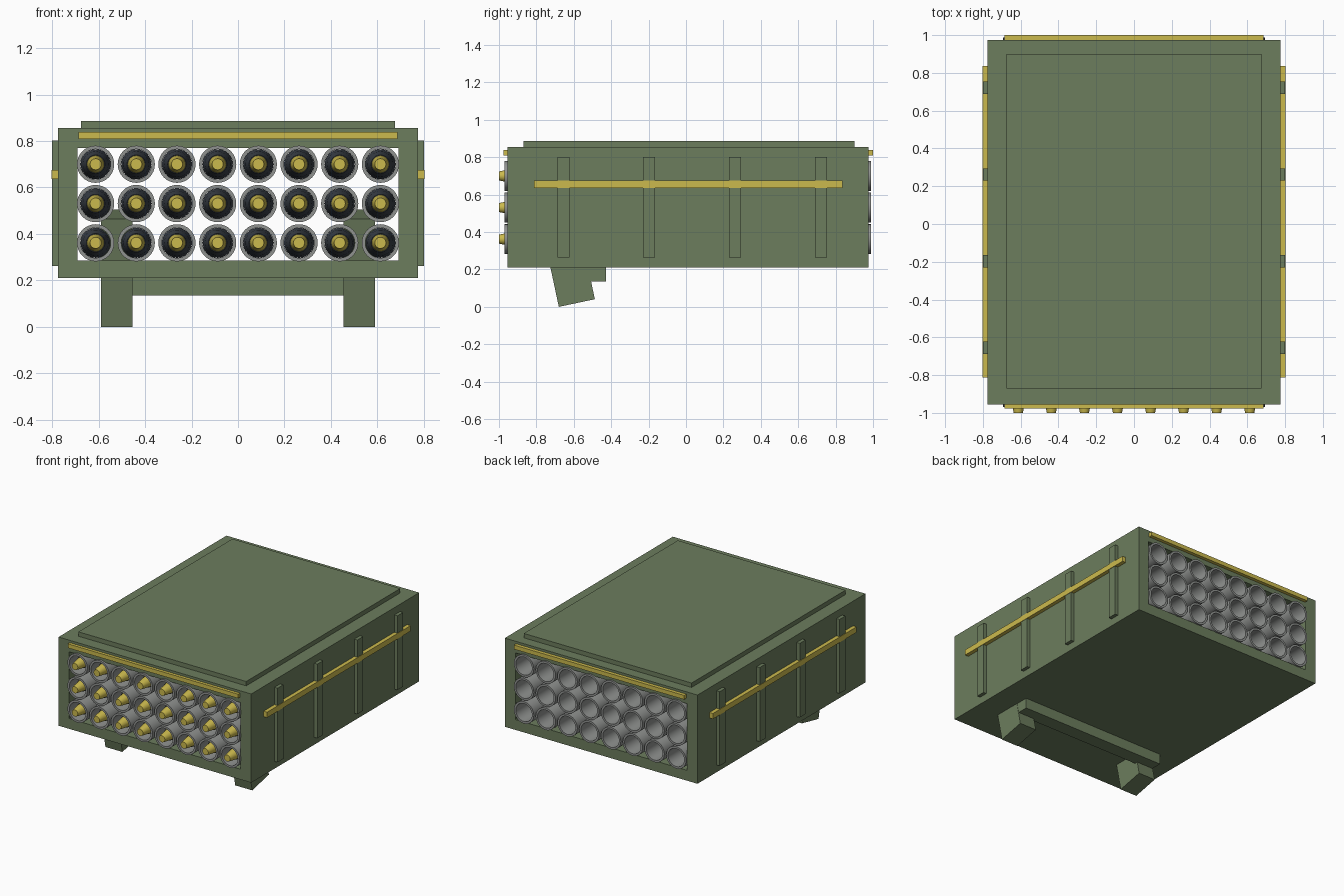
import bpy, bmesh, math
from mathutils import Matrix, Vector

cube = bpy.data.objects.get("Cube")
if cube:
    bpy.data.objects.remove(cube)


def material(name, rgb):
    m = bpy.data.materials.new(name)
    m.use_nodes = True
    m.diffuse_color = (*rgb, 1)
    m.node_tree.nodes["Principled BSDF"].inputs["Base Color"].default_value = (*rgb, 1)
    return m


GREEN = material("olive green", (0.15, 0.205, 0.11))
YELLOW = material("mustard yellow", (0.60, 0.49, 0.075))
GREY = material("tube grey", (0.28, 0.29, 0.28))
DARK = material("dark slate", (0.045, 0.055, 0.07))


def finish(bm, name, *mats):
    bmesh.ops.recalc_face_normals(bm, faces=bm.faces[:])
    mesh = bpy.data.meshes.new(name)
    bm.to_mesh(mesh)
    bm.free()
    for m in mats:
        mesh.materials.append(m)
    return place(name, mesh)


def place(name, mesh, location=(0, 0, 0)):
    ob = bpy.data.objects.new(name, mesh)
    ob.location = location
    bpy.context.collection.objects.link(ob)
    return ob


def box(name, x, y, z, mat):
    """Box given by its (low, high) range on each axis."""
    bm = bmesh.new()
    bmesh.ops.create_cube(bm, size=1)
    size = [b - a for a, b in (x, y, z)]
    mid = [(a + b) / 2 for a, b in (x, y, z)]
    bm.transform(Matrix.Translation(mid) @ Matrix.Diagonal((*size, 1)))
    return finish(bm, name, mat)


def lathe(name, profile, closed, *mats):
    """Revolve (radius, y) points about the y axis."""
    bm = bmesh.new()
    verts = [bm.verts.new((r, y, 0)) for r, y in profile]
    edges = [bm.edges.new(p) for p in zip(verts, verts[1:])]
    if closed:
        edges.append(bm.edges.new((verts[-1], verts[0])))
    bmesh.ops.spin(bm, geom=verts + edges, axis=(0, 1, 0), cent=(0, 0, 0),
                   angle=math.tau, steps=32)
    bmesh.ops.remove_doubles(bm, verts=bm.verts[:], dist=1e-5)
    return finish(bm, name, *mats)


def smooth(ob):
    bpy.ops.object.select_all(action="DESELECT")
    ob.select_set(True)
    bpy.context.view_layer.objects.active = ob
    bpy.ops.object.shade_smooth_by_angle(angle=math.radians(30))


# Hollow case, open at front and back
def rectangle(bm, x, low, high):
    return [bm.verts.new((sx * x, -0.955, z))
            for sx, z in ((-1, low), (1, low), (1, high), (-1, high))]


bm = bmesh.new()
outer = rectangle(bm, 0.775, 0.21, 0.855)
inner = rectangle(bm, 0.69, 0.285, 0.77)
for i in range(4):
    j = (i + 1) % 4
    bm.faces.new((outer[i], outer[j], inner[j], inner[i]))
rim = bm.faces[:]
back = bmesh.ops.extrude_face_region(bm, geom=rim, use_keep_orig=True)
bmesh.ops.translate(bm, vec=(0, 1.93, 0),
                    verts=[v for v in back["geom"] if isinstance(v, bmesh.types.BMVert)])
finish(bm, "case", GREEN)
box("roof_panel", (-0.675, 0.675), (-0.87, 0.9), (0.85, 0.887), GREEN)

# Yellow strips above the openings
box("front_strip", (-0.685, 0.685), (-0.977, -0.95), (0.808, 0.838), YELLOW)
box("back_strip", (-0.685, 0.685), (0.97, 1.0), (0.808, 0.838), YELLOW)

# Side ribs and rails
for side, s in (("left", 1), ("right", -1)):
    def span(a, b):
        return tuple(sorted((s * a, s * b)))
    for n, y in enumerate((-0.655, -0.198, 0.262, 0.722)):
        box(f"{side}_rib_{n + 1}", span(0.77, 0.8), (y - 0.033, y + 0.033),
            (0.263, 0.802), GREEN)
    box(f"{side}_rail", span(0.77, 0.803), (-0.813, 0.837), (0.636, 0.676), YELLOW)

# Tilted mounting legs and the cross bar behind them
tilt = Matrix.Translation((0, -0.68, 0)) @ Matrix.Rotation(math.radians(12), 4, "X")
for side, s in (("left", 1), ("right", -1)):
    leg = box(f"{side}_leg", (s * 0.522 - 0.068, s * 0.522 + 0.068),
              (0, 0.197), (0, 0.475), GREEN)
    leg.data.transform(tilt)
box("cross_bar", (-0.588, 0.588), (-0.53, -0.428), (0.135, 0.25), GREEN)

# Launch tube, and a rocket with a yellow tip
tube = lathe("tube", [(0.065, -0.97), (0.08, -0.97), (0.08, 0.988), (0.065, 0.988)],
             True, GREY)
rocket = lathe("rocket", [(0, -1), (0.024, -1), (0.029, -0.975), (0.037, -0.92),
                          (0.04, -0.92), (0.055, -0.84), (0.0645, -0.74),
                          (0.0645, 0.4), (0, 0.4)], False, YELLOW, DARK)
for face in rocket.data.polygons:
    if face.center.y > -0.921:
        face.material_index = 1
smooth(tube)
smooth(rocket)

# Grid of loaded tubes
for row in range(3):
    for col in range(8):
        spot = Vector(((col - 3.5) * 0.175, 0, 0.362 + row * 0.169))
        if row == col == 0:
            tube.location = rocket.location = spot
        else:
            place(f"tube_{row + 1}_{col + 1}", tube.data, spot)
            place(f"rocket_{row + 1}_{col + 1}", rocket.data, spot)
